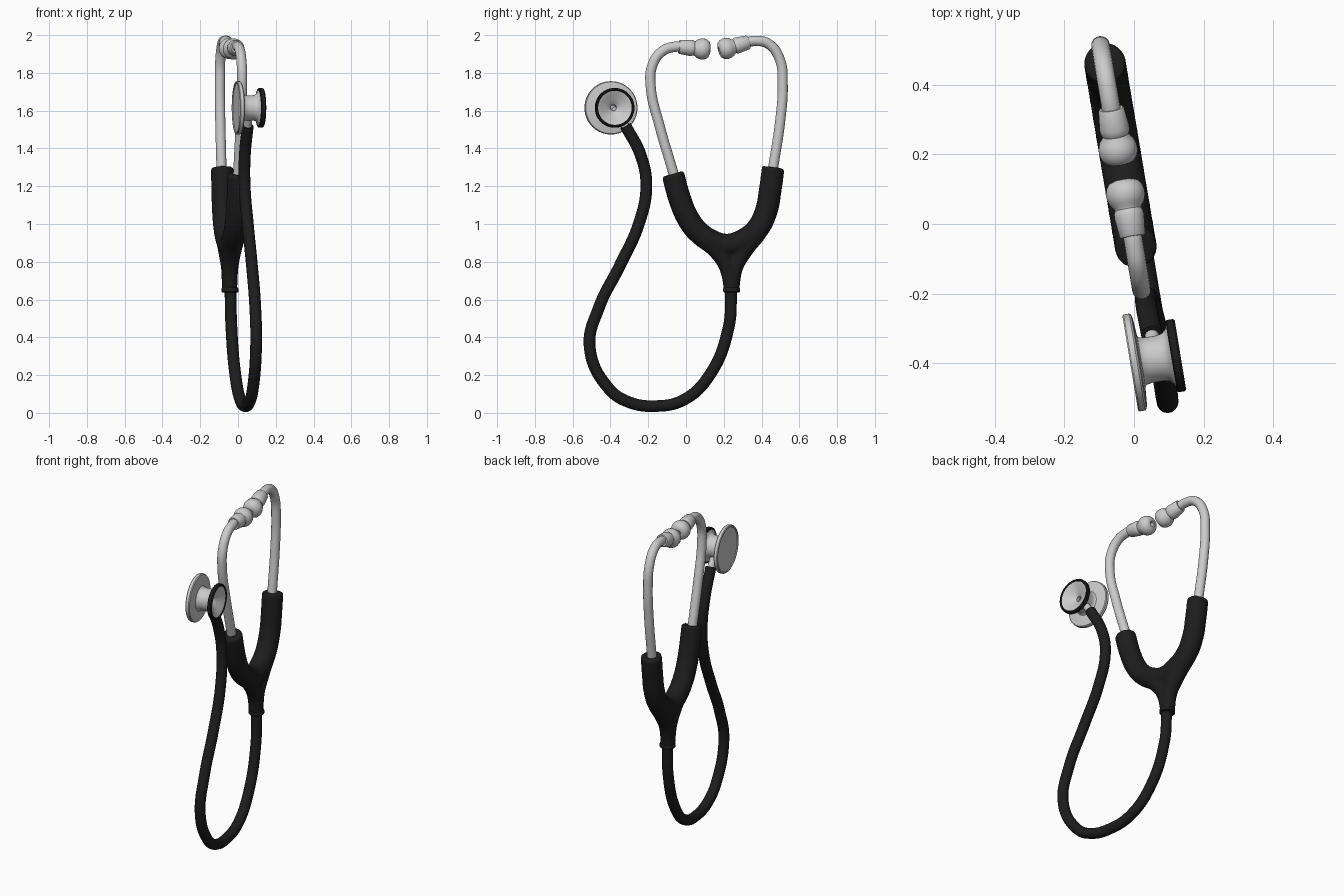
import bpy, math
from mathutils import Vector

if "Cube" in bpy.data.objects:
    bpy.data.objects.remove(bpy.data.objects["Cube"])

black = bpy.data.materials.new("black_rubber")
black.diffuse_color = (0.012, 0.012, 0.012, 1)
black.use_nodes = True
black.node_tree.nodes["Principled BSDF"].inputs["Base Color"].default_value = black.diffuse_color


def P(y, z, dx=0.0):
    """Point on the slightly turned plane the instrument lies in."""
    return Vector((-0.01 - 0.168 * y + dx, y, z))


def finish(ob, mat=None, angle=40):
    if mat:
        ob.data.materials.clear()
        ob.data.materials.append(mat)
    bpy.ops.object.select_all(action='DESELECT')
    ob.select_set(True)
    bpy.context.view_layer.objects.active = ob
    bpy.ops.object.shade_smooth_by_angle(angle=math.radians(angle))
    return ob


def tube(name, pts, r, mat=None, radii=None, res=10):
    """Round tube along a smooth path, converted to mesh."""
    cu = bpy.data.curves.new(name, 'CURVE')
    cu.dimensions = '3D'
    cu.bevel_depth = r
    cu.bevel_resolution = 6
    cu.resolution_u = res
    cu.use_fill_caps = True
    sp = cu.splines.new('BEZIER')
    sp.bezier_points.add(len(pts) - 1)
    for i, (b, p) in enumerate(zip(sp.bezier_points, pts)):
        b.co = p
        b.handle_left_type = b.handle_right_type = 'AUTO'
        b.radius = radii[i] / r if radii else 1
    ob = bpy.data.objects.new(name, cu)
    bpy.context.collection.objects.link(ob)
    bpy.ops.object.select_all(action='DESELECT')
    ob.select_set(True)
    bpy.context.view_layer.objects.active = ob
    bpy.ops.object.convert(target='MESH')
    return finish(bpy.context.view_layer.objects.active, mat)


def lathe(name, profile, origin, axis, mat=None, n=48, closed=False):
    """Revolve (radius, height) points about an axis; radius 0 makes a pole."""
    q = Vector(axis).to_track_quat('Z', 'Y')
    verts, rings, faces = [], [], []
    for r, h in profile:
        k = 1 if r == 0 else n
        rings.append([len(verts) + i for i in range(k)])
        for i in range(k):
            a = 2 * math.pi * i / n
            verts.append(Vector(origin) + q @ Vector((r * math.cos(a), r * math.sin(a), h)))
    pairs = list(zip(rings, rings[1:])) + ([(rings[-1], rings[0])] if closed else [])
    for a, b in pairs:
        for i in range(n):
            j = (i + 1) % n
            f = [a[i % len(a)], a[j % len(a)], b[j % len(b)], b[i % len(b)]]
            faces.append(list(dict.fromkeys(f)))
    me = bpy.data.meshes.new(name)
    me.from_pydata(verts, [], faces)
    ob = bpy.data.objects.new(name, me)
    bpy.context.collection.objects.link(ob)
    return finish(ob, mat, 35)


# Long flexible tube
tube("flexible_tube", [
    P(0.24, 0.67, 0.01), P(0.225, 0.45, 0.013), P(0.123, 0.197, 0.017), P(-0.01, 0.07, 0.02),
    P(-0.16, 0.036, 0.02), P(-0.31, 0.06, 0.02), P(-0.41, 0.13, 0.02), P(-0.51, 0.35, 0.02),
    P(-0.46, 0.56, 0.024), P(-0.35, 0.78, 0.025), P(-0.25, 1.0, 0.02), P(-0.21, 1.2, 0.01),
    P(-0.24, 1.365, 0.006), P(-0.32, 1.52, 0.008)], 0.031, black)

# Rubber yoke: U-shaped arms plus two branches merging into the stem
arms = [(-0.07, 1.265), (-0.032, 1.13), (0.005, 1.04), (0.058, 0.965), (0.132, 0.912),
        (0.215, 0.888), (0.298, 0.912), (0.376, 0.972), (0.425, 1.07), (0.446, 1.18), (0.462, 1.30)]
left = [(0.005, 1.04), (0.07, 0.95), (0.165, 0.865), (0.22, 0.765), (0.242, 0.65)]
right = [(0.425, 1.07), (0.376, 0.965), (0.305, 0.865), (0.258, 0.765), (0.242, 0.65)]
parts = [tube("yoke", [P(*p, 0.004) for p in arms], 0.061, black)]
for br in (left, right):
    parts.append(tube("branch", [P(*p, 0.006) for p in br], 0.06, black,
                      [0.058, 0.058, 0.052, 0.043, 0.041]))
bpy.ops.object.select_all(action='DESELECT')
for ob in parts:
    ob.select_set(True)
yoke = parts[0]
bpy.context.view_layer.objects.active = yoke
bpy.ops.object.join()
rm = yoke.modifiers.new("merge", 'REMESH')
rm.mode = 'VOXEL'
rm.voxel_size = 0.009
rm.use_smooth_shade = True
sm = yoke.modifiers.new("soften", 'SMOOTH')
sm.factor = 0.5
sm.iterations = 6
yoke.name = "yoke"

# Collar at the stem bottom
lathe("stem_collar", [(0, 0), (0.041, 0), (0.045, 0.004), (0.045, 0.02), (0.041, 0.026), (0, 0.026)],
      P(0.242, 0.638, 0.008), (0, 0, 1), black)

# Metal ear tubes
tube("ear_tube_left", [P(-0.045, 1.19), P(-0.07, 1.28), P(-0.14, 1.52), P(-0.187, 1.73), P(-0.178, 1.84),
                       P(-0.125, 1.915), P(-0.06, 1.938), P(0.0, 1.937)], 0.027)
tube("ear_tube_right", [P(0.45, 1.22), P(0.465, 1.32), P(0.498, 1.54), P(0.512, 1.74), P(0.497, 1.87),
                        P(0.438, 1.953), P(0.37, 1.969), P(0.29, 1.953)], 0.027)

# Ear tips: sleeve, waist and bulb with a sound hole
tip = [(0, 0), (0.034, 0), (0.037, 0.004), (0.043, 0.06), (0.042, 0.072), (0.038, 0.08), (0.040, 0.087),
       (0.049, 0.098), (0.055, 0.115), (0.056, 0.13), (0.052, 0.147), (0.042, 0.16), (0.026, 0.166),
       (0.018, 0.166), (0.013, 0.162), (0.011, 0.14), (0, 0.14)]
for name, a, b in (("ear_tip_left", P(-0.037, 1.938), P(0.125, 1.923)),
                   ("ear_tip_right", P(0.332, 1.963), P(0.178, 1.919))):
    lathe(name, tip, a, b - a)

# Chestpiece, turned about its axis; height 0 is the middle of the big disc
axis = Vector((0.987, 0.163, 0))
hub = Vector((0.003, -0.397, 1.615))
lathe("chestpiece_body", [
    (0, -0.009), (0.129, -0.009), (0.131, -0.014), (0.138, -0.014), (0.141, -0.010), (0.141, 0.006),
    (0.137, 0.011), (0.125, 0.014), (0.074, 0.018), (0.069, 0.023), (0.066, 0.04), (0.066, 0.075),
    (0.070, 0.09), (0.079, 0.10), (0.094, 0.106), (0.094, 0.128), (0.090, 0.127), (0.07, 0.115),
    (0.045, 0.104), (0.025, 0.092), (0.016, 0.084), (0.014, 0.06), (0, 0.06)], hub, axis, n=64)
lathe("bell_ring", [(0.09, 0.105), (0.101, 0.105), (0.105, 0.109), (0.105, 0.127), (0.101, 0.132),
                    (0.094, 0.132), (0.09, 0.127)], hub, axis, black, 64, True)

# Metal stem joining tube and chestpiece
tube("chestpiece_stem", [P(-0.31, 1.50, 0.008), P(-0.35, 1.56, 0.006), hub + axis * 0.055], 0.021)
